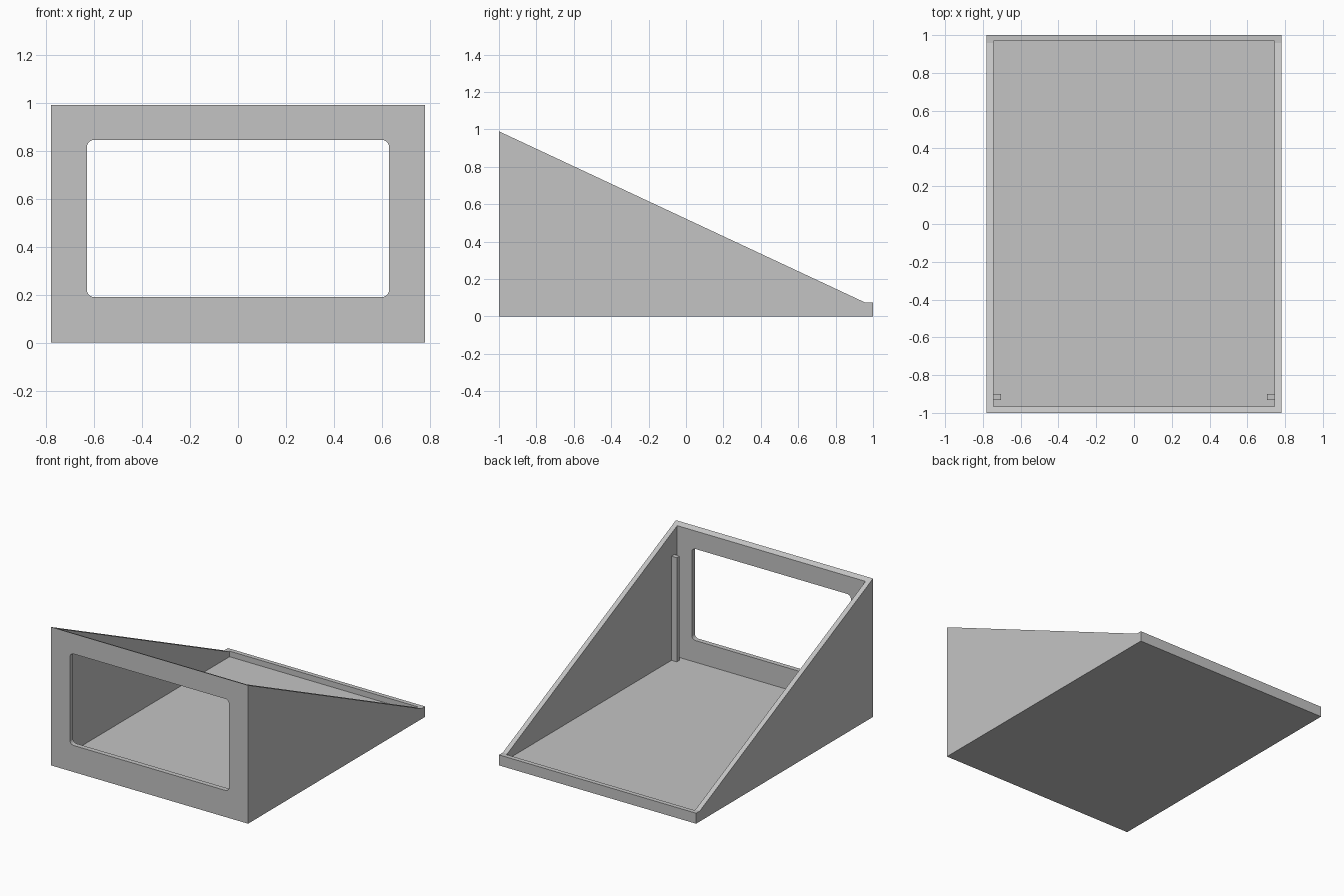
import bpy, bmesh, math

if "Cube" in bpy.data.objects:
    bpy.data.objects.remove(bpy.data.objects["Cube"], do_unlink=True)

HALF_W, WALL, FLOOR = 0.78, 0.035, 0.035
INNER_W = HALF_W - WALL

grey = bpy.data.materials.new("light grey")
grey.use_nodes = True
colour = (0.55, 0.55, 0.55, 1)
grey.diffuse_color = colour
grey.node_tree.nodes["Principled BSDF"].inputs["Base Color"].default_value = colour


def prism(name, outline, axis, start, end):
    """Extrude a 2D outline along x (outline in y, z) or y (outline in x, z)."""
    def place(p, t):
        return (t, p[0], p[1]) if axis == "x" else (p[0], t, p[1])
    bm = bmesh.new()
    a = [bm.verts.new(place(p, start)) for p in outline]
    b = [bm.verts.new(place(p, end)) for p in outline]
    bm.faces.new(a)
    bm.faces.new(b[::-1])
    n = len(outline)
    for i in range(n):
        j = (i + 1) % n
        bm.faces.new((a[i], b[i], b[j], a[j]))
    bmesh.ops.recalc_face_normals(bm, faces=bm.faces)
    mesh = bpy.data.meshes.new(name)
    bm.to_mesh(mesh)
    bm.free()
    mesh.materials.append(grey)
    obj = bpy.data.objects.new(name, mesh)
    bpy.context.collection.objects.link(obj)
    return obj


def rectangle(u0, u1, v0, v1):
    return [(u0, v0), (u1, v0), (u1, v1), (u0, v1)]


def rounded_rectangle(u0, u1, v0, v1, r, steps=6):
    centres = [(u1 - r, v1 - r), (u0 + r, v1 - r), (u0 + r, v0 + r), (u1 - r, v0 + r)]
    points = []
    for k, (cu, cv) in enumerate(centres):
        for s in range(steps + 1):
            t = math.pi / 2 * (k + s / steps)
            points.append((cu + r * math.cos(t), cv + r * math.sin(t)))
    return points


def cut(target, cutter):
    cutter.hide_render = True
    mod = target.modifiers.new("cut", "BOOLEAN")
    mod.operation = "DIFFERENCE"
    mod.solver = "EXACT"
    mod.object = cutter
    bpy.context.view_layer.objects.active = target
    bpy.ops.object.modifier_apply(modifier=mod.name)
    bpy.data.objects.remove(cutter, do_unlink=True)


# Wedge housing: sloped sides ending in a low flat lip at the back
side = [(-1, 0), (1, 0), (1, 0.075), (0.957, 0.075), (-1, 0.99)]
housing = prism("wedge_housing", side, "x", -HALF_W, HALF_W)

# Open interior, leaving thin walls and a floor
cut(housing, prism("interior_cutter", rectangle(-0.965, 0.968, FLOOR, 1.5),
                   "x", -INNER_W, INNER_W))

# Rounded window through the front wall
cut(housing, prism("window_cutter", rounded_rectangle(-0.63, 0.63, 0.19, 0.845, 0.03),
                   "y", -1.1, -0.9))

# Upright retaining posts behind the front wall, one on each side
for name, sign in (("left_post", 1), ("right_post", -1)):
    xs = sorted((sign * 0.703, sign * INNER_W))
    prism(name, rectangle(xs[0], xs[1], FLOOR, 0.78), "y", -0.932, -0.9)
